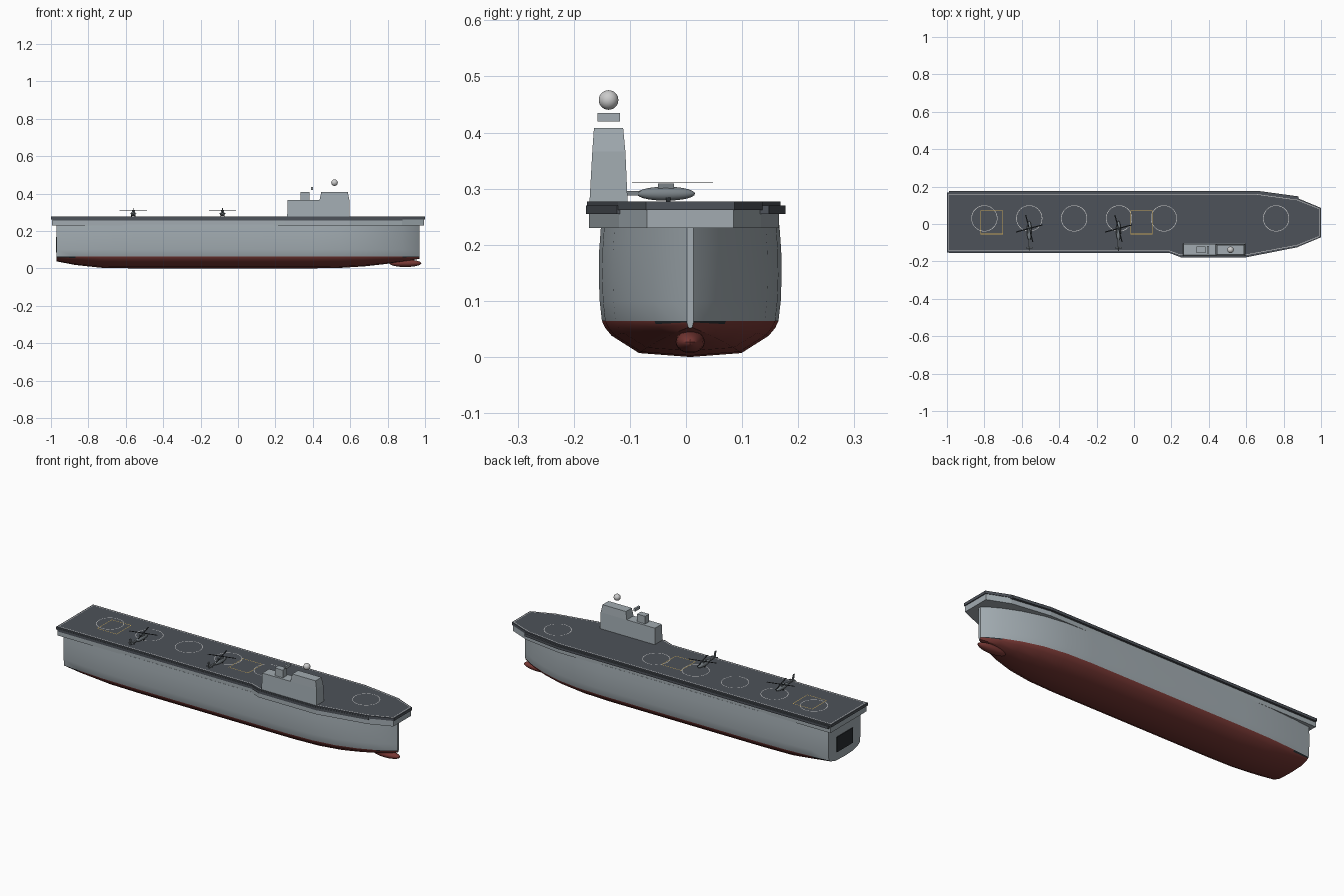
import bpy, bmesh, math
from mathutils import Matrix, Vector

if "Cube" in bpy.data.objects:
    bpy.data.objects.remove(bpy.data.objects["Cube"])

CY = 0.0075  # hull centreline


def mat(name, rgb):
    m = bpy.data.materials.new(name)
    m.diffuse_color = (*rgb, 1)
    m.use_nodes = True
    m.node_tree.nodes["Principled BSDF"].inputs["Base Color"].default_value = m.diffuse_color
    return m


GREY = mat("hull_grey", (0.36, 0.41, 0.44))
DECK = mat("deck_dark", (0.075, 0.085, 0.10))
RED = mat("antifoul_red", (0.19, 0.04, 0.035))
BLACK = mat("black", (0.02, 0.025, 0.03))
WHITE = mat("white", (0.75, 0.75, 0.72))
YELLOW = mat("yellow", (0.6, 0.4, 0.1))
HELI = mat("helicopter_grey", (0.20, 0.23, 0.25))


def finish(name, bm, *mats, smooth=False):
    bmesh.ops.recalc_face_normals(bm, faces=bm.faces)
    me = bpy.data.meshes.new(name)
    bm.to_mesh(me)
    bm.free()
    for m in mats:
        me.materials.append(m)
    ob = bpy.data.objects.new(name, me)
    bpy.context.collection.objects.link(ob)
    if smooth:
        bpy.context.view_layer.objects.active = ob
        ob.select_set(True)
        bpy.ops.object.shade_smooth_by_angle(angle=math.radians(30))
        ob.select_set(False)
    return ob


def loft(bm, rings, closed=True):
    vs = [[bm.verts.new(p) for p in r] for r in rings]
    n = len(vs[0])
    faces = []
    for i in range(len(vs) - 1):
        for j in range(n if closed else n - 1):
            k = (j + 1) % n
            faces.append((i, j, bm.faces.new((vs[i][j], vs[i][k], vs[i + 1][k], vs[i + 1][j]))))
    bm.faces.new(vs[0])
    bm.faces.new(vs[-1])
    return faces


def prism(name, outline, z0, z1, m):
    bm = bmesh.new()
    loft(bm, [[(x, y, z) for x, y in outline] for z in (z0, z1)])
    return finish(name, bm, m)


def taper(name, base, z0, top, z1, m):
    # base and top are (x0, x1, y0, y1)
    bm = bmesh.new()
    loft(bm, [[(a, c, z), (b, c, z), (b, d, z), (a, d, z)] for (a, b, c, d), z in ((base, z0), (top, z1))])
    return finish(name, bm, m)


def box(name, x0, x1, y0, y1, z0, z1, m):
    return taper(name, (x0, x1, y0, y1), z0, (x0, x1, y0, y1), z1, m)


def ellipsoid(name, c, r, m):
    bm = bmesh.new()
    bmesh.ops.create_uvsphere(bm, u_segments=24, v_segments=14, radius=1,
                              matrix=Matrix.Translation(c) @ Matrix.Diagonal((*r, 1)))
    return finish(name, bm, m, smooth=True)


def stripe_loop(name, pts, w, z, m):
    # flat painted closed line, mitred inwards
    bm = bmesh.new()
    n = len(pts)
    outer, inner = [], []
    for i in range(n):
        p, a, b = (Vector(pts[k % n]) for k in (i, i - 1, i + 1))
        d1, d2 = (p - a).normalized(), (b - p).normalized()
        n1, n2 = Vector((-d1.y, d1.x)), Vector((-d2.y, d2.x))
        q = p + (n1 + n2) * (w / (1 + n1.dot(n2)))
        outer.append(bm.verts.new((p.x, p.y, z)))
        inner.append(bm.verts.new((q.x, q.y, z)))
    for i in range(n):
        k = (i + 1) % n
        bm.faces.new((outer[i], outer[k], inner[k], inner[i]))
    return finish(name, bm, m)


# hull: one half section scaled along stations (x, half width, depth factor)
section = [(0, 0), (0.56, 0.007), (0.86, 0.038), (0.93, 0.052), (0.965, 0.064),
           (0.99, 0.10), (1, 0.145), (0.995, 0.19), (0.975, 0.235)]
stations = [(-0.97, 0.140, 0.42), (-0.87, 0.150, 0.72), (-0.72, 0.160, 0.97), (-0.55, 0.163, 1),
            (0, 0.163, 1), (0.4, 0.163, 1), (0.55, 0.157, 0.96), (0.68, 0.138, 0.83), (0.79, 0.105, 0.64),
            (0.88, 0.066, 0.45), (0.94, 0.031, 0.3), (0.97, 0.006, 0.2)]
bm = bmesh.new()
rings = []
for x, w, d in stations:
    half = [(w * f, 0.064 - (0.064 - z) * d if z < 0.064 else z) for f, z in section]
    rings.append([(x, CY - y, z) for y, z in reversed(half)] + [(x, CY + y, z) for y, z in half[1:]])
for i, j, f in loft(bm, rings):
    if f.calc_center_median().z < 0.064:
        band = j in (4, 11)
        f.material_index = 2 if band and i in (0, 9, 10) else 1
finish("hull", bm, GREY, RED, BLACK, smooth=True)
ellipsoid("bow_bulb", (0.895, CY, 0.027), (0.085, 0.026, 0.02), RED)
box("stern_door", -0.974, -0.96, CY - 0.07, CY + 0.07, 0.085, 0.168, BLACK)

# flight deck with its supporting band, catwalks below the edge
port = [(1.0, 0.086), (0.88, 0.136), (0.66, 0.168), (-1.0, 0.168)]
starboard = [(-1.0, -0.153), (0.19, -0.153), (0.25, -0.176), (0.6, -0.176), (0.88, -0.121), (1.0, -0.071)]
outline = starboard + port
prism("flight_deck", outline, 0.262, 0.277, DECK)
prism("deck_support", [(x * 0.995, CY + (y - CY) * 0.985) for x, y in outline], 0.23, 0.262, GREY)


def catwalk(name, line, off):
    prism(name, line + [(x, y + off) for x, y in reversed(line)], 0.255, 0.270, DECK)


catwalk("port_catwalk", [(-0.99, 0.160), (0.66, 0.160), (0.88, 0.130)], 0.0175)
catwalk("starboard_catwalk", [(-0.99, -0.145), (0.19, -0.145), (0.25, -0.168), (0.6, -0.168), (0.88, -0.113)], -0.010)

# deck markings
ZM = 0.2780
stripe_loop("deck_edge_line", [(x * 0.993, CY + (y - CY) * 0.95) for x, y in outline], 0.003, ZM, WHITE)
for i, x in enumerate((-0.8, -0.56, -0.32, -0.08, 0.16, 0.76)):
    ring = [(x + 0.07 * math.cos(a * math.pi / 20), 0.03 + 0.07 * math.sin(a * math.pi / 20)) for a in range(40)]
    stripe_loop(f"landing_circle_{i + 1}", ring, 0.003, ZM, WHITE)
for i, x in enumerate((-0.76, 0.04)):
    sq = [(x - 0.06, -0.055), (x + 0.06, -0.055), (x + 0.06, 0.073), (x - 0.06, 0.073)]
    stripe_loop(f"lift_outline_{i + 1}", sq, 0.003, ZM + 0.0004, YELLOW)

# island
IY = -0.138
taper("island_base", (0.263, 0.597, IY - 0.034, IY + 0.034), 0.276,
      (0.265, 0.595, IY - 0.029, IY + 0.030), 0.366, GREY)
taper("island_bridge", (0.436, 0.595, IY - 0.029, IY + 0.030), 0.366,
      (0.445, 0.587, IY - 0.026, IY + 0.026), 0.408, GREY)
box("funnel", 0.333, 0.382, IY - 0.017, IY + 0.017, 0.365, 0.408, GREY)
box("radar_panel", 0.391, 0.401, IY - 0.020, IY + 0.020, 0.42, 0.435, GREY)
ellipsoid("radar_dome", (0.516, IY, 0.458), (0.0175, 0.0175, 0.0175), WHITE)


# helicopters, nose towards port
def helicopter(tag, x):
    y = -0.024
    ellipsoid(f"{tag}_fuselage", (x, y - 0.012, 0.291), (0.013, 0.052, 0.0125), HELI)
    box(f"{tag}_engine", x - 0.008, x + 0.008, y - 0.026, y + 0.003, 0.300, 0.309, HELI)
    taper(f"{tag}_tail_boom", (x - 0.004, x + 0.004, y - 0.112, y - 0.045), 0.288,
          (x - 0.004, x + 0.004, y - 0.112, y - 0.045), 0.296, HELI)
    taper(f"{tag}_tail_fin", (x - 0.002, x + 0.002, y - 0.112, y - 0.096), 0.29,
          (x - 0.002, x + 0.002, y - 0.12, y - 0.108), 0.322, HELI)
    box(f"{tag}_tailplane", x - 0.018, x + 0.018, y - 0.108, y - 0.099, 0.292, 0.295, HELI)
    bm = bmesh.new()
    for a in (15, 105):
        bmesh.ops.create_cube(bm, size=1, matrix=Matrix.Translation((x, y, 0.3105))
                              @ Matrix.Rotation(math.radians(a), 4, "Z") @ Matrix.Diagonal((0.148, 0.006, 0.0015, 1)))
    finish(f"{tag}_rotor", bm, BLACK)
    for k, s in enumerate((-1, 1)):
        box(f"{tag}_wheel_{k + 1}", x + s * 0.009 - 0.002, x + s * 0.009 + 0.002,
            y - 0.012, y - 0.004, 0.277, 0.287, BLACK)


helicopter("aft_helicopter", -0.56)
helicopter("forward_helicopter", -0.083)
